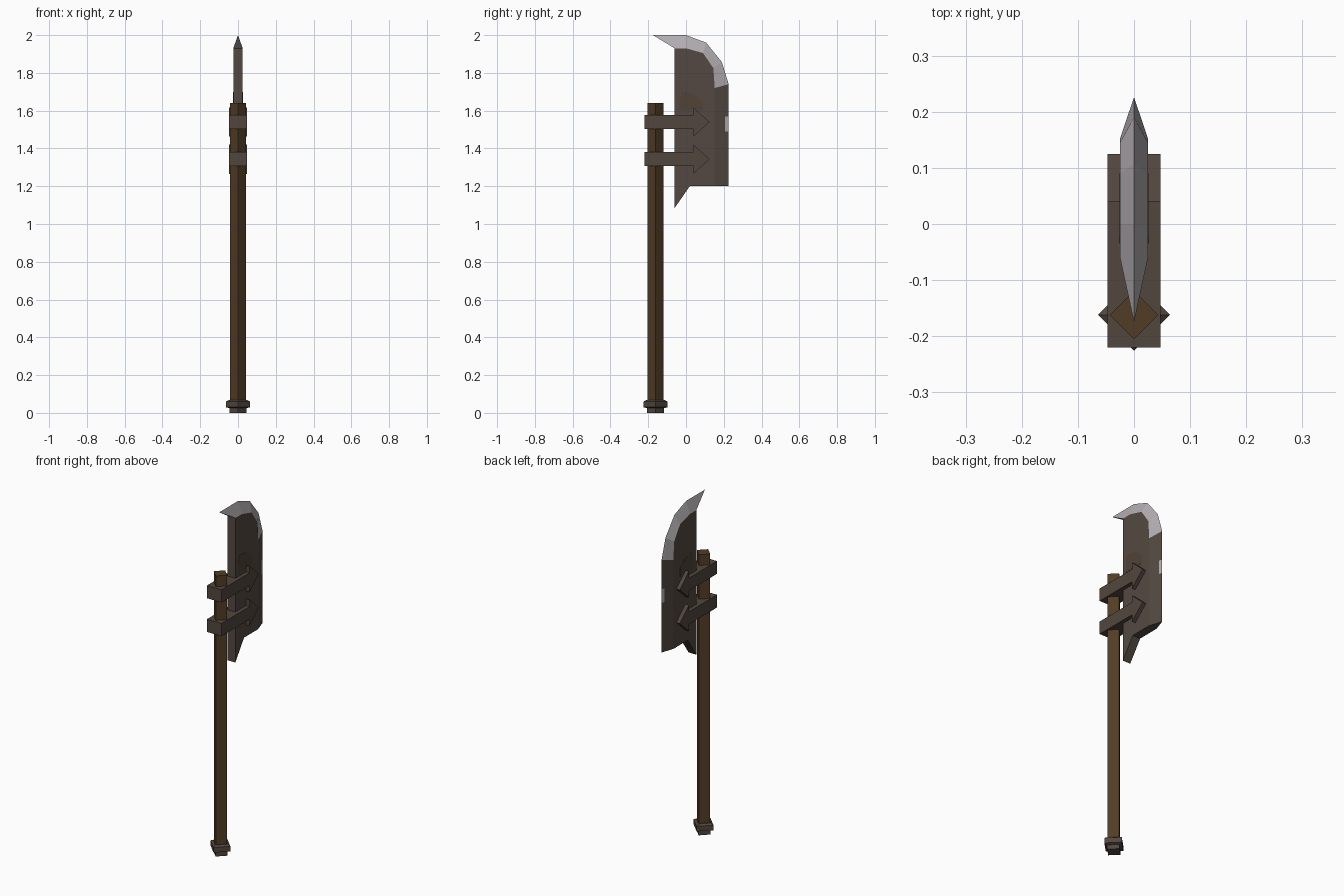
import bpy, bmesh, math

if "Cube" in bpy.data.objects:
    bpy.data.objects.remove(bpy.data.objects["Cube"])

def material(name, rgb):
    m = bpy.data.materials.new(name)
    m.diffuse_color = (*rgb, 1)
    m.use_nodes = True
    m.node_tree.nodes["Principled BSDF"].inputs["Base Color"].default_value = m.diffuse_color
    return m

WOOD = material("dark wood", (0.085, 0.046, 0.019))
IRON = material("dark iron", (0.088, 0.066, 0.054))
BAND = material("band iron", (0.084, 0.062, 0.049))
STEEL = material("sharpened steel", (0.45, 0.42, 0.44))
RUST = material("rust stain", (0.085, 0.055, 0.037))

def finish(name, bm, mats):
    bmesh.ops.recalc_face_normals(bm, faces=bm.faces)
    me = bpy.data.meshes.new(name)
    bm.to_mesh(me)
    bm.free()
    for m in mats:
        me.materials.append(m)
    ob = bpy.data.objects.new(name, me)
    bpy.context.collection.objects.link(ob)
    return ob

def diamond_loft(name, rings, mat, cy=-0.162):
    """Four-sided column from (radius, z) rings, corners on the axes."""
    bm = bmesh.new()
    loops = [[bm.verts.new((r * math.cos(k * math.pi / 2), cy + r * math.sin(k * math.pi / 2), z))
              for k in range(4)] for r, z in rings]
    for a, b in zip(loops, loops[1:]):
        for k in range(4):
            bm.faces.new((a[k], a[(k + 1) % 4], b[(k + 1) % 4], b[k]))
    bm.faces.new(loops[0])
    bm.faces.new(loops[-1])
    return finish(name, bm, [mat])

def slab(name, outline, x0, x1, mat):
    """Extrude a (y, z) outline between two x positions."""
    bm = bmesh.new()
    a, b = [[bm.verts.new((x, y, z)) for y, z in outline] for x in (x0, x1)]
    bm.faces.new(a)
    bm.faces.new(b)
    for k in range(len(a)):
        j = (k + 1) % len(a)
        bm.faces.new((a[k], a[j], b[j], b[k]))
    return finish(name, bm, [mat])

# Shaft and foot collar
diamond_loft("shaft", [(0.043, 0.005), (0.043, 1.64)], WOOD)
diamond_loft("foot_collar", [(0.045, 0), (0.045, 0.025), (0.064, 0.03),
                             (0.064, 0.06), (0.048, 0.068)], BAND)

# Arrow-shaped bands holding the blade
for label, zc in (("upper", 1.54), ("lower", 1.343)):
    half = [(-0.22, 0.037), (0.04, 0.037), (0.04, 0.077)]
    outline = [(y, zc + h) for y, h in half] + [(0.125, zc)] + [(y, zc - h) for y, h in reversed(half)]
    slab(label + "_band", outline, -0.047, 0.047, BAND)

# Blade: flat body with a wedge-shaped cutting edge (inner rail, outer rail)
T = 0.025
rails = [((0.15, 1.2), (0.226, 1.2)), ((0.15, 1.49), (0.226, 1.49)),
         ((0.15, 1.57), (0.226, 1.57)), ((0.152, 1.72), (0.226, 1.74)),
         ((0.145, 1.825), (0.19, 1.857)), ((0.09, 1.905), (0.107, 1.96)),
         ((0.0, 1.93), (0.0, 2.0)), ((-0.06, 1.93), (-0.175, 2.0))]
spine = [(-0.06, 1.085), (0.02, 1.2)]
bm = bmesh.new()
edge = [bm.verts.new((0, *o)) for _, o in rails]
sides = []
for s in (-1, 1):
    inner = [bm.verts.new((s * T, *i)) for i, _ in rails]
    f = 0.75
    mid = [bm.verts.new((s * T * (1 - f), i[0] + f * (o[0] - i[0]), i[1] + f * (o[1] - i[1])))
           for i, o in rails]
    back = [bm.verts.new((s * T, *p)) for p in spine]
    bm.faces.new(inner + back)
    for k in range(len(rails) - 1):
        for strip, (a, b) in enumerate(((inner, mid), (mid, edge))):
            face = bm.faces.new((a[k], a[k + 1], b[k + 1], b[k]))
            # steel on the curved top and on the small worn nick
            face.material_index = int(k >= 3 or (k == 1 and strip == 1))
    sides.append((inner, mid, back))
(li, lm, lb), (ri, rm, rb) = sides
bm.faces.new((li[-1], ri[-1], rb[0], lb[0]))
bm.faces.new((lb[0], rb[0], rb[1], lb[1]))
bm.faces.new((lb[1], rb[1], ri[0], rm[0], edge[0], lm[0], li[0]))
bm.faces.new((ri[-1], li[-1], lm[-1], edge[-1], rm[-1])).material_index = 1
finish("blade", bm, [IRON, STEEL])

# Faint rust stains on both blade faces
stain = [(-0.035, 1.6), (0.09, 1.6), (0.09, 1.65), (0.04, 1.69), (-0.02, 1.7), (-0.035, 1.66)]
for label, s in (("left", -1), ("right", 1)):
    slab(label + "_rust_stain", stain, s * (T - 0.002), s * (T + 0.001), RUST)
